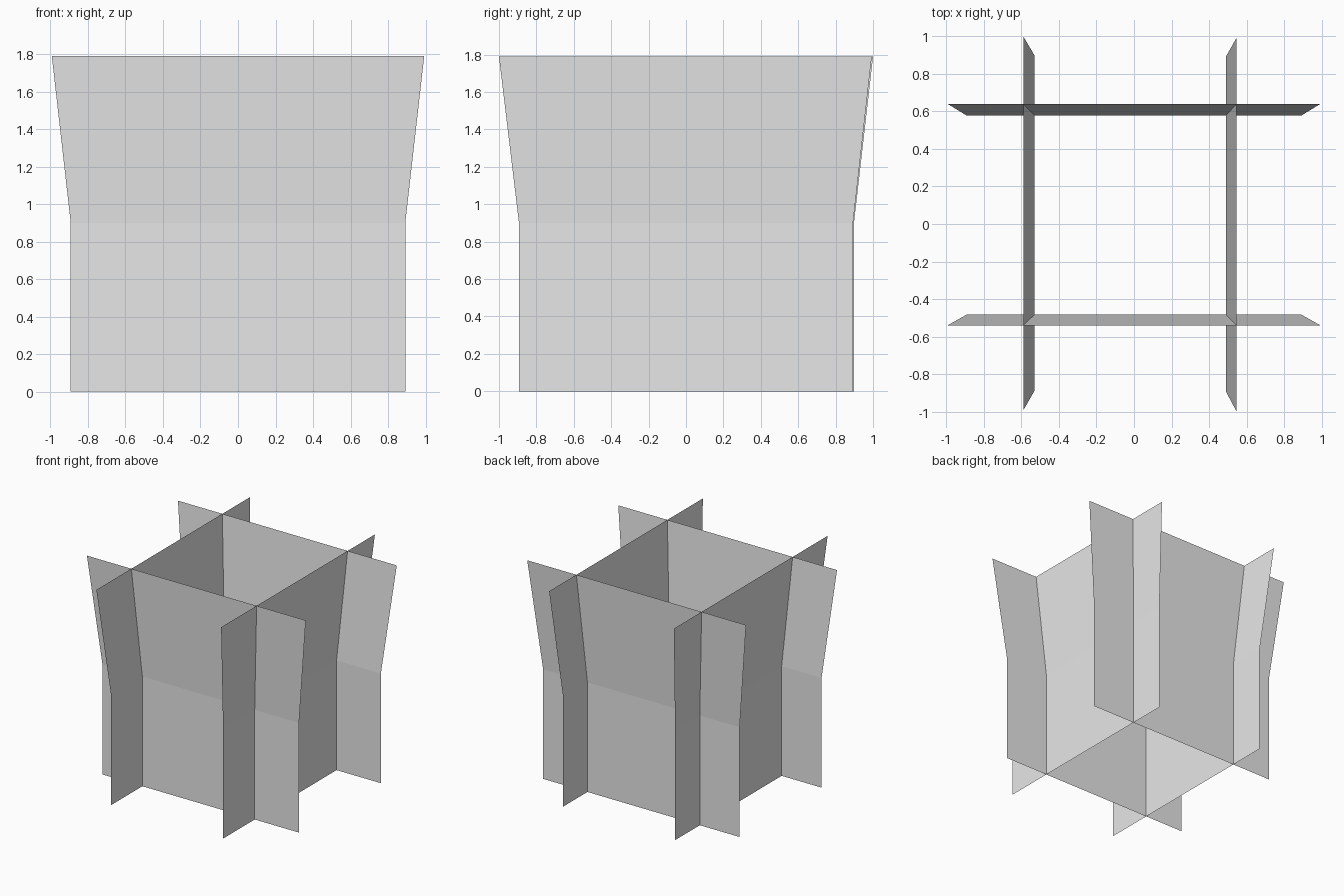
import bpy
import bmesh

if "Cube" in bpy.data.objects:
    bpy.data.objects.remove(bpy.data.objects["Cube"], do_unlink=True)

GREY = (0.8, 0.8, 0.8, 1.0)
mat = bpy.data.materials.new("light grey")
mat.use_nodes = True
mat.diffuse_color = GREY
bsdf = next(n for n in mat.node_tree.nodes if n.type == 'BSDF_PRINCIPLED')
bsdf.inputs["Base Color"].default_value = GREY

KNEE, TOP = 0.90, 1.79


def sheet(name, axis, offset, lean, low, high):
    """Thin sheet: upright to the knee, then leaning out and widening.
    axis is the direction it runs; low and high are its spans at base and top."""
    rows = [(0, offset, low), (KNEE, offset, low), (TOP, lean, high)]
    bm = bmesh.new()
    loops = []
    for z, across, span in rows:
        points = [(s, across, z) if axis == 'x' else (across, s, z) for s in span]
        loops.append([bm.verts.new(p) for p in points])
    for (a, b), (c, d) in zip(loops, loops[1:]):
        face = bm.faces.new((a, b, d, c))
        # turn the face outward from the middle
        face.normal_update()
        n = face.normal.y if axis == 'x' else face.normal.x
        if n * offset < 0:
            face.normal_flip()
    mesh = bpy.data.meshes.new(name)
    bm.to_mesh(mesh)
    bm.free()
    mesh.materials.append(mat)
    obj = bpy.data.objects.new(name, mesh)
    bpy.context.collection.objects.link(obj)
    return obj


# Sheets running side to side
wide_low, wide_high = (-0.892, 0.892), (-0.993, 0.993)
sheet("front_sheet", 'x', -0.483, -0.54, wide_low, wide_high)
sheet("back_sheet", 'x', 0.578, 0.64, wide_low, wide_high)

# Sheets running front to back
sheet("right_sheet", 'y', -0.53, -0.59, (-0.888, 0.898), (-0.993, 1.0))
sheet("left_sheet", 'y', 0.49, 0.547, (-0.893, 0.893), (-1.0, 0.993))
